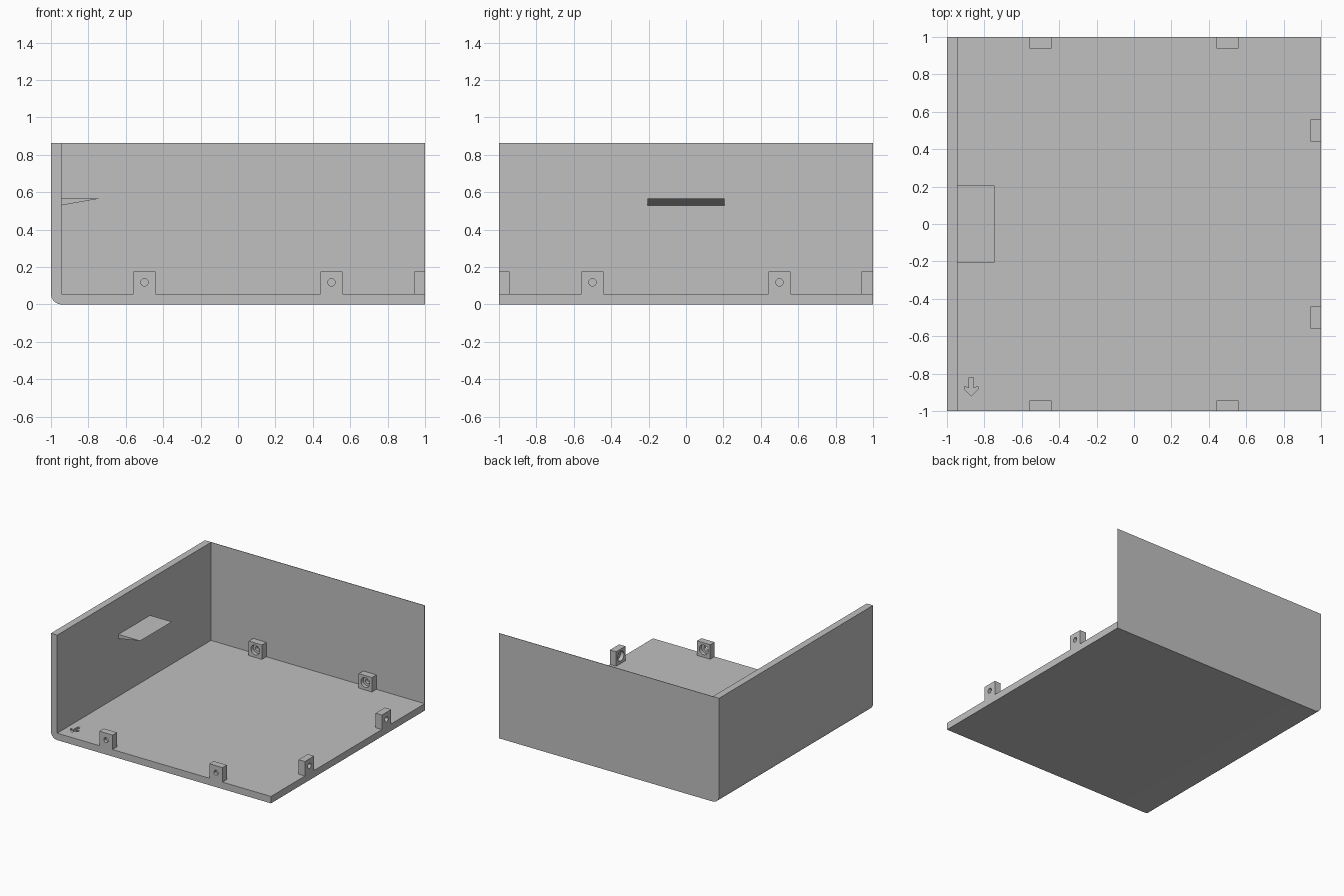
import bpy, bmesh, math
from mathutils import Matrix, Vector

if "Cube" in bpy.data.objects:
    bpy.data.objects.remove(bpy.data.objects["Cube"])

grey = bpy.data.materials.new("plain grey")
grey.diffuse_color = (0.53, 0.53, 0.53, 1)
grey.use_nodes = True
grey.node_tree.nodes["Principled BSDF"].inputs["Base Color"].default_value = grey.diffuse_color

T = 0.057      # wall and floor thickness
H = 0.863      # wall height
SKIN = 0.004   # thin back sheet


def prism(name, pts, vec):
    """Solid made by sweeping a flat outline along a vector."""
    bm = bmesh.new()
    face = bm.faces.new([bm.verts.new(p) for p in pts])
    new = bmesh.ops.extrude_face_region(bm, geom=[face], use_keep_orig=True)["geom"]
    bmesh.ops.translate(bm, vec=vec, verts=[g for g in new if isinstance(g, bmesh.types.BMVert)])
    bmesh.ops.recalc_face_normals(bm, faces=bm.faces)
    me = bpy.data.meshes.new(name)
    bm.to_mesh(me)
    bm.free()
    me.materials.append(grey)
    ob = bpy.data.objects.new(name, me)
    bpy.context.collection.objects.link(ob)
    return ob


def cut(ob, cutter):
    """Subtract the cutter, then remove it."""
    mod = ob.modifiers.new("cut", "BOOLEAN")
    mod.operation, mod.solver, mod.object = "DIFFERENCE", "EXACT", cutter
    cutter.hide_render = True
    bpy.context.view_layer.objects.active = ob
    bpy.ops.object.modifier_apply(modifier=mod.name)
    bpy.data.objects.remove(cutter, do_unlink=True)


def bore(radius, y0, y1, z):
    pts = [(radius * math.cos(a), y0, z + radius * math.sin(a))
           for a in (i * math.tau / 24 for i in range(24))]
    return prism("bore_cutter", pts, Vector((0, y1 - y0, 0)))


# Rounded lower left corner shared by the tray and the back sheet
corner = [(-1 + T - T * math.cos(a), T - T * math.sin(a))
          for a in (i * math.pi / 16 for i in range(9))]

# L-shaped floor and left wall
outline = [(-1, H)] + corner + [(1, 0), (1, T), (-1 + T, T), (-1 + T, H)]
tray = prism("floor_and_side_wall", [(x, -1, z) for x, z in outline], Vector((0, 2 - SKIN, 0)))

# Engraved arrow pointing to the front
half = [(0.012, -0.82), (0.012, -0.878), (0.037, -0.868), (0.037, -0.883), (0, -0.92)]
arrow = half + [(-x, y) for x, y in half[-2::-1]]
cut(tray, prism("arrow_cutter", [(x - 0.87, y, T - 0.015) for x, y in arrow], Vector((0, 0, 0.05))))

# Thin back wall
sheet = [(-1, H)] + corner + [(1, 0), (1, H)]
back = prism("back_wall", [(x, 1 - SKIN, z) for x, z in sheet], Vector((0, SKIN, 0)))

# Wedge shelf on the left wall
prism("wedge_shelf", [(-1 + T, -0.205, 0.565), (-0.745, -0.205, 0.565), (-1 + T, -0.205, 0.53)],
      Vector((0, 0.41, 0)))

# Screw tabs with a through hole and a wider inner pocket
for side, angle, reach in (("front", 0, 1), ("right", math.pi / 2, 1), ("back", math.pi, 1 - SKIN)):
    for n, along in enumerate((-0.5, 0.5), 1):
        tab = prism(f"{side}_tab_{n}",
                    [(-0.06, 0, T), (0.06, 0, T), (0.06, 0, 0.176), (-0.06, 0, 0.176)],
                    Vector((0, T, 0)))
        cut(tab, bore(0.02, -0.02, 0.08, 0.118))
        cut(tab, bore(0.04, 0.027, 0.08, 0.118))
        tab.data.transform(Matrix.Rotation(angle, 4, "Z") @ Matrix.Translation((along, -reach, 0)))

# Smooth the rounded parts and keep the edges sharp
bpy.ops.object.select_all(action="DESELECT")
for ob in bpy.context.scene.objects:
    ob.select_set(True)
bpy.context.view_layer.objects.active = tray
bpy.ops.object.shade_smooth_by_angle(angle=math.radians(30))
